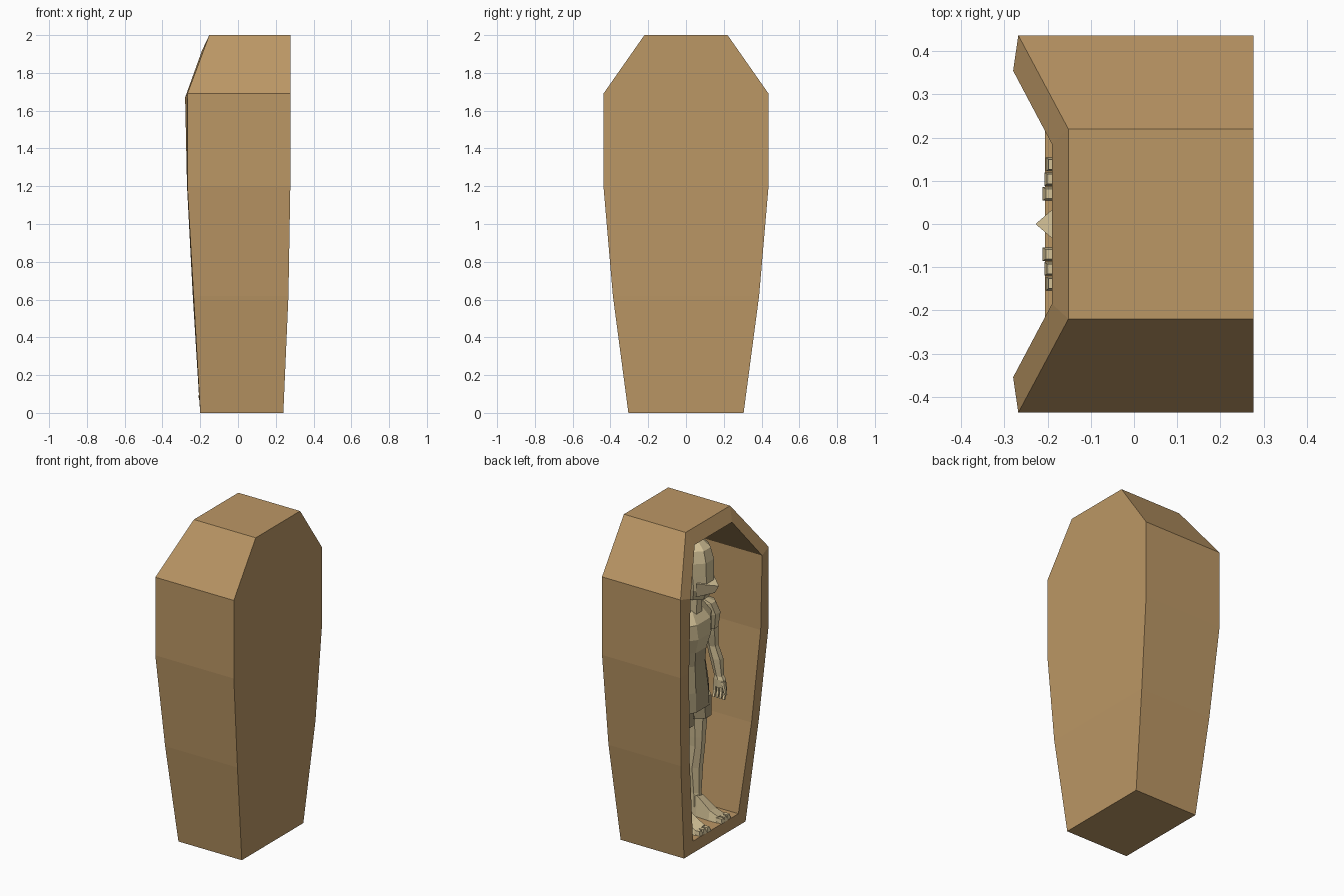
import bpy
from math import cos, sin, pi


def material(name, rgb):
    m = bpy.data.materials.new(name)
    m.diffuse_color = (*rgb, 1)
    return m


WOOD = material("wood", (0.50, 0.31, 0.13))
SKIN = material("skin", (0.66, 0.54, 0.31))
CLOTH = material("cloth", (0.40, 0.33, 0.19))


def build(name, verts, faces, mat):
    me = bpy.data.meshes.new(name)
    me.from_pydata(verts, [], faces)
    me.materials.append(mat)
    ob = bpy.data.objects.new(name, me)
    bpy.context.collection.objects.link(ob)
    return ob


def loft(name, rings, mat, n=8, side=1):
    """Stack of elliptical rings (x, y, z, rx, ry), capped at both ends."""
    verts, faces = [], []
    for x, y, z, rx, ry in rings:
        for i in range(n):
            a = 2 * pi * (i + 0.5) / n
            verts.append((x + rx * cos(a), (y + ry * sin(a)) * side, z))
    for r in range(len(rings) - 1):
        for i in range(n):
            j = (i + 1) % n
            faces.append((r * n + i, r * n + j, r * n + n + j, r * n + n + i))
    faces.append(tuple(reversed(range(n))))
    faces.append(tuple(range(len(verts) - n, len(verts))))
    up = rings[-1][2] > rings[0][2]
    if up != (side > 0):
        faces = [f[::-1] for f in faces]
    return build(name, verts, faces, mat)


# coffin shell: half width y, height z, open-front x, back x at each level
outer = [(.305, 0, -.20, .24), (.387, .62, -.235, .267), (.437, 1.2, -.268, .277),
         (.437, 1.69, -.268, .277), (.22, 2.0, -.152, .277)]
inner = [(.225, .08, -.206, .17), (.307, .63, -.24, .19), (.355, 1.2, -.27, .20),
         (.355, 1.67, -.28, .20), (.185, 1.92, -.19, .20)]
verts, faces = [], []
for levels in (outer, inner):
    for col in (2, 3):
        right = [(p[col], p[0], p[1]) for p in levels]
        verts += right + [(x, -y, z) for x, y, z in reversed(right)]
OF, OB, IF, IB = 0, 10, 20, 30
for a, b in ((OB, OF), (OF, IF), (IF, IB)):       # walls and rim
    for i in range(10):
        j = (i + 1) % 10
        faces.append((a + i, a + j, b + j, b + i))
for i in range(4):                                # back boards
    faces.append((OB + i + 1, OB + i, OB + 9 - i, OB + 8 - i))
    faces.append((IB + i, IB + i + 1, IB + 8 - i, IB + 9 - i))
build("coffin", verts, faces, WOOD)

# head with dome, brow and neck
loft("head", [(-.06, 0, 1.50, .085, .07), (-.07, 0, 1.57, .11, .09),
              (-.07, 0, 1.66, .105, .10), (-.065, 0, 1.74, .11, .105),
              (-.06, 0, 1.81, .095, .09), (-.05, 0, 1.86, .045, .045)], SKIN)
loft("neck", [(-.03, 0, 1.38, .065, .075), (-.04, 0, 1.53, .06, .06)], SKIN)

# pointed jaw wedge
jaw = [(-.228, 0, 1.60), (-.20, 0, 1.55), (-.13, .085, 1.62), (-.13, -.085, 1.62),
       (-.12, .075, 1.53), (-.12, -.075, 1.53)]
build("jaw", jaw, [(0, 3, 2), (0, 2, 4, 1), (0, 1, 5, 3), (1, 4, 5), (2, 3, 5, 4)], SKIN)

# torso, tunic and hips
loft("chest", [(-.01, 0, 1.16, .10, .135), (-.02, 0, 1.26, .12, .165),
               (-.02, 0, 1.35, .11, .18), (-.01, 0, 1.42, .07, .12)], SKIN)
loft("tunic", [(-.01, 0, .80, .115, .17), (-.01, 0, .92, .11, .16),
               (-.01, 0, 1.08, .095, .13), (-.01, 0, 1.21, .105, .145)], CLOTH)

for s, tag in ((1, "left"), (-1, "right")):
    # shoulder and arm
    loft(tag + "_shoulder", [(-.02, .20, 1.22, .055, .05), (-.02, .19, 1.32, .075, .065),
                             (-.015, .17, 1.39, .06, .06), (-.01, .14, 1.42, .03, .04)],
         SKIN, 8, s)
    loft(tag + "_arm", [(-.055, .25, .90, .03, .025), (-.04, .245, 1.01, .04, .035),
                        (-.02, .235, 1.09, .035, .032), (-.02, .22, 1.17, .045, .04),
                        (-.02, .20, 1.28, .05, .045)], SKIN, 6, s)
    # hand: palm, thumb and curled fingers
    loft(tag + "_palm", [(-.06, .25, .83, .045, .02), (-.06, .25, .88, .04, .025),
                         (-.055, .25, .91, .025, .02)], SKIN, 6, s)
    for i in range(4):
        x = -.095 + .023 * i
        loft(tag + "_finger", [(x - .005, .232, .765, .008, .008),
                               (x, .25, .80, .011, .011), (x, .25, .84, .012, .012)],
             SKIN, 4, s)
    loft(tag + "_thumb", [(-.115, .23, .80, .009, .009), (-.09, .24, .87, .014, .014)],
         SKIN, 4, s)
    # shorts and leg
    loft(tag + "_shorts", [(-.015, .09, .71, .085, .08), (-.01, .085, .84, .09, .085)],
         CLOTH, 8, s)
    loft(tag + "_leg", [(0, .095, .12, .045, .04), (.005, .095, .22, .04, .036),
                        (.015, .095, .38, .058, .05), (-.01, .092, .52, .05, .047),
                        (-.01, .09, .58, .055, .05), (-.01, .09, .74, .068, .062)],
         SKIN, 8, s)
    # foot: cross-sections (x, centre y, half width, top height) from heel to toe
    cuts = [(.065, .095, .03, .15), (-.03, .095, .04, .21), (-.12, .10, .05, .14),
            (-.175, .105, .053, .115)]
    fv, ff = [], []
    for x, y, w, h in cuts:
        fv += [(x, s * (y + a * w), z) for a, z in
               ((-1, .08), (-.75, h), (.75, h - .015), (1, .08))]
    for r in range(3):
        for i in range(4):
            j = (i + 1) % 4
            ff.append((r * 4 + i, r * 4 + j, r * 4 + 4 + j, r * 4 + 4 + i))
    ff += [(3, 2, 1, 0), (12, 13, 14, 15)]
    build(tag + "_foot", fv, ff if s < 0 else [f[::-1] for f in ff], SKIN)
    # toes
    for i in range(3):
        y, x0 = .07 + .034 * i, -.212 + .004 * i
        loft(tag + "_toe", [((x0 - .16) / 2, y, .081, (-.16 - x0) * .7, .022),
                            ((x0 - .16) / 2, y, .108, (-.16 - x0) * .5, .016)],
             SKIN, 4, s)
